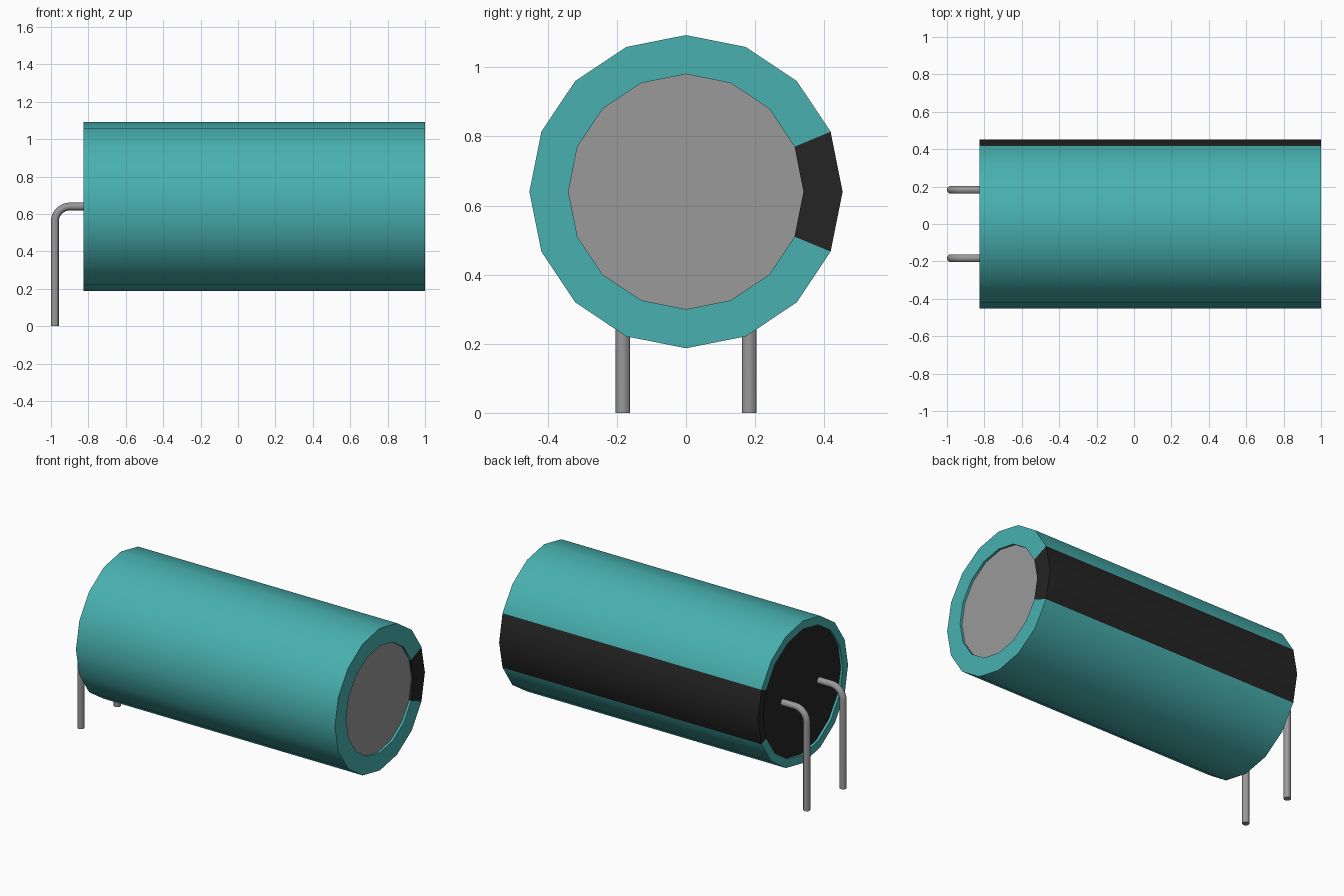
import bpy, bmesh, math

cube = bpy.data.objects.get("Cube")
if cube:
    bpy.data.objects.remove(cube, do_unlink=True)

SIDES = 16
AXIS_Z = 0.64
OUTER, FRONT_R, BACK_R = 0.453, 0.34, 0.40
X_BACK, X_FRONT, RECESS = -0.825, 1.0, 0.015


def material(name, rgb):
    m = bpy.data.materials.new(name)
    m.use_nodes = True
    col = (*rgb, 1.0)
    m.diffuse_color = col
    bsdf = next(n for n in m.node_tree.nodes if n.type == 'BSDF_PRINCIPLED')
    bsdf.inputs["Base Color"].default_value = col
    bsdf.inputs["Roughness"].default_value = 0.6
    return m


teal = material("teal", (0.065, 0.44, 0.435))
black = material("black", (0.018, 0.018, 0.018))
grey = material("metal grey", (0.32, 0.32, 0.32))


def finish(obj):
    bpy.ops.object.select_all(action='DESELECT')
    obj.select_set(True)
    bpy.context.view_layer.objects.active = obj
    bpy.ops.object.shade_smooth_by_angle(angle=math.radians(30))


def lathe(name, profile, mats, closed_ends=False, stripe=False):
    """Turn (x, radius) points around the barrel axis."""
    bm = bmesh.new()
    rings = []
    for x, r in profile:
        ring = []
        for i in range(SIDES):
            a = 2 * math.pi * i / SIDES
            ring.append(bm.verts.new((x, r * math.cos(a), AXIS_Z + r * math.sin(a))))
        rings.append(ring)
    for r0, r1 in zip(rings, rings[1:]):
        for i in range(SIDES):
            j = (i + 1) % SIDES
            f = bm.faces.new((r0[i], r1[i], r1[j], r0[j]))
            # the two segments beside the +y direction form the stripe
            if stripe and i in (0, SIDES - 1):
                f.material_index = 1
    if closed_ends:
        bm.faces.new(rings[0])
        bm.faces.new(rings[-1])
        bmesh.ops.recalc_face_normals(bm, faces=bm.faces)
    else:
        # outward for a profile running from back to front
        outer = [f for f in bm.faces if abs(f.calc_center_median().x) < 0.5]
        if outer and outer[0].normal.length == 0:
            bm.normal_update()
        f = outer[0]
        c = f.calc_center_median()
        if f.normal.y * c.y + f.normal.z * (c.z - AXIS_Z) < 0:
            bmesh.ops.reverse_faces(bm, faces=bm.faces)
    me = bpy.data.meshes.new(name)
    bm.to_mesh(me)
    bm.free()
    for m in mats:
        me.materials.append(m)
    obj = bpy.data.objects.new(name, me)
    bpy.context.collection.objects.link(obj)
    finish(obj)
    return obj


# Plastic sleeve with rolled-in rims and the polarity stripe
lathe("sleeve", [(X_BACK + RECESS, BACK_R), (X_BACK, BACK_R), (X_BACK, OUTER),
                 (X_FRONT, OUTER), (X_FRONT, FRONT_R), (X_FRONT - RECESS, FRONT_R)],
      [teal, black], stripe=True)

# Metal can showing at the front, rubber seal at the back
lathe("metal_can", [(X_BACK + 0.1, FRONT_R), (X_FRONT - RECESS, FRONT_R)],
      [grey], closed_ends=True)
lathe("rubber_seal", [(X_BACK + RECESS, BACK_R), (X_BACK + 0.1, BACK_R)],
      [black], closed_ends=True)


# Bent wire leads
def lead(name, y, wire=0.021, bend=0.08):
    x = -1 + wire
    pts = [(X_BACK + 0.05, AXIS_Z)]
    for k in range(9):
        a = math.pi / 2 * (1 + k / 8)
        pts.append((x + bend + bend * math.cos(a), AXIS_Z - bend + bend * math.sin(a)))
    pts.append((x, 0.0))
    cu = bpy.data.curves.new(name, 'CURVE')
    cu.dimensions = '3D'
    cu.bevel_depth = wire
    cu.bevel_resolution = 4
    cu.use_fill_caps = True
    sp = cu.splines.new('POLY')
    sp.points.add(len(pts) - 1)
    for p, (px, pz) in zip(sp.points, pts):
        p.co = (px, y, pz, 1)
    cu.materials.append(grey)
    obj = bpy.data.objects.new(name, cu)
    bpy.context.collection.objects.link(obj)
    bpy.ops.object.select_all(action='DESELECT')
    obj.select_set(True)
    bpy.context.view_layer.objects.active = obj
    bpy.ops.object.convert(target='MESH')
    finish(bpy.context.view_layer.objects.active)


lead("front_lead", -0.183)
lead("back_lead", 0.183)
